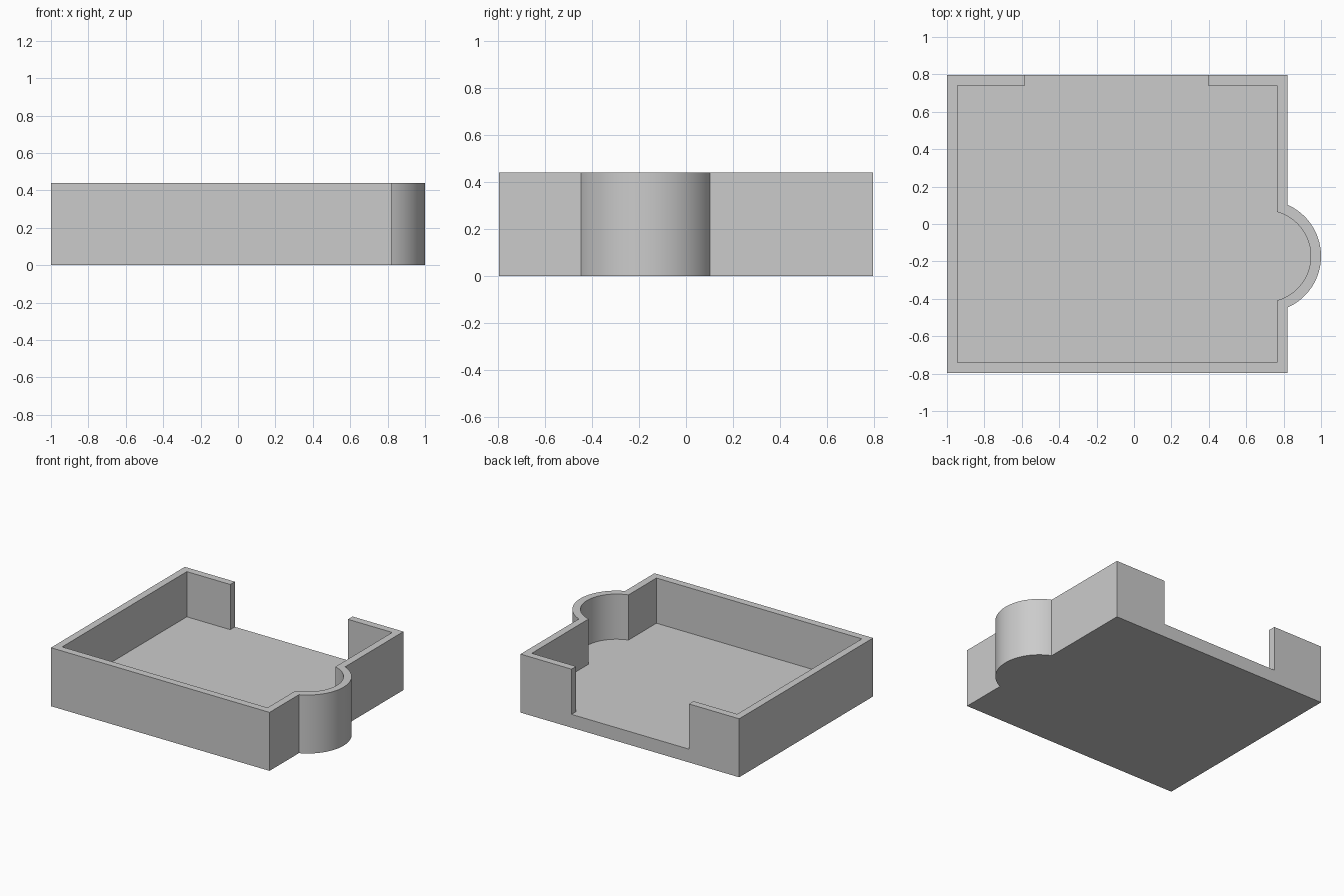
import bpy, bmesh, math

cube = bpy.data.objects.get("Cube")
if cube:
    bpy.data.objects.remove(cube, do_unlink=True)

LEFT, RIGHT, HALF_Y = -1.0, 0.82, 0.796
WALL, FLOOR, HEIGHT = 0.055, 0.10, 0.44
BAY_X, BAY_Y, BAY_R = 0.70, -0.172, 0.30
GAP_LEFT, GAP_RIGHT = -0.583, 0.396

grey = bpy.data.materials.new("plain grey")
grey.use_nodes = True
colour = (0.6, 0.6, 0.6, 1)
grey.diffuse_color = colour
grey.node_tree.nodes["Principled BSDF"].inputs["Base Color"].default_value = colour


def outline(inset, back_points=()):
    """Rectangle with a rounded bay on the right side, counter-clockwise."""
    x0, x1, y = LEFT + inset, RIGHT - inset, HALF_Y - inset
    r = BAY_R - inset
    a = math.acos((x1 - BAY_X) / r)
    steps = 40
    bay = [(BAY_X + r * math.cos(t), BAY_Y + r * math.sin(t))
           for t in (-a + 2 * a * i / steps for i in range(steps + 1))]
    return [(x0, -y), (x1, -y), *bay, (x1, y), *back_points, (x0, y)]


def prism(name, points, z0, z1):
    bm = bmesh.new()
    base = bm.faces.new([bm.verts.new((x, y, z0)) for x, y in points])
    top = bmesh.ops.extrude_face_region(bm, geom=[base])["geom"]
    bmesh.ops.translate(bm, vec=(0, 0, z1 - z0),
                        verts=[v for v in top if isinstance(v, bmesh.types.BMVert)])
    bmesh.ops.recalc_face_normals(bm, faces=bm.faces)
    mesh = bpy.data.meshes.new(name)
    bm.to_mesh(mesh)
    bm.free()
    mesh.materials.append(grey)
    obj = bpy.data.objects.new(name, mesh)
    bpy.context.collection.objects.link(obj)
    return obj


# Solid tray body
tray = prism("walled_tray", outline(0), 0, HEIGHT)

# Hollow interior, running out through the gap in the back wall
inner_y = HALF_Y - WALL
gap = [(GAP_RIGHT, inner_y), (GAP_RIGHT, 1), (GAP_LEFT, 1), (GAP_LEFT, inner_y)]
cutter = prism("interior_cutter", outline(WALL, gap), FLOOR, 1)
cutter.hide_render = True

cut = tray.modifiers.new("hollow", "BOOLEAN")
cut.operation = "DIFFERENCE"
cut.solver = "EXACT"
cut.object = cutter
bpy.ops.object.select_all(action="DESELECT")
tray.select_set(True)
bpy.context.view_layer.objects.active = tray
bpy.ops.object.modifier_apply(modifier=cut.name)
bpy.data.objects.remove(cutter, do_unlink=True)

# Smooth bay with crisp corners
bpy.ops.object.shade_smooth_by_angle(angle=math.radians(30))
